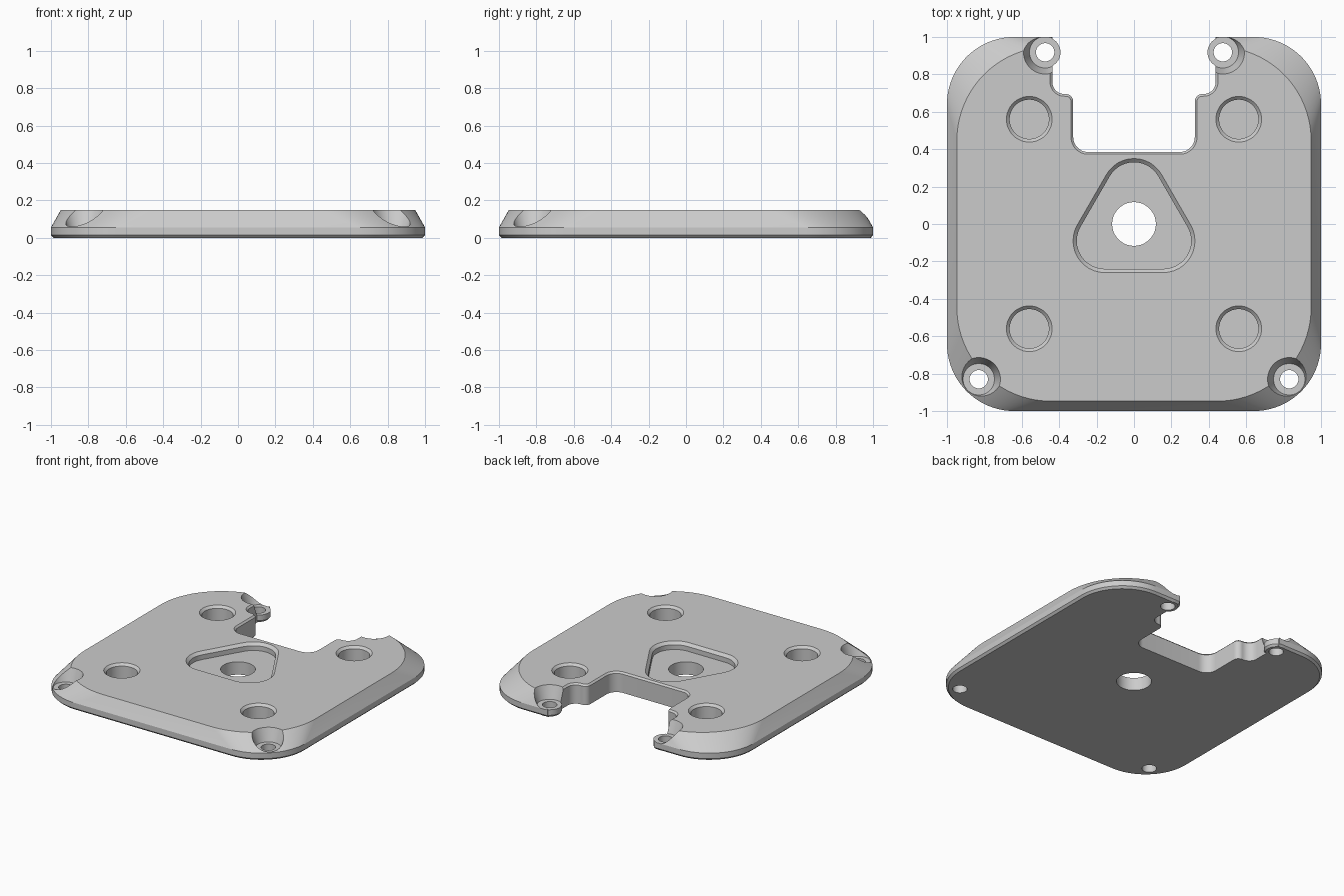
import bpy, bmesh, math
from mathutils import Vector

if "Cube" in bpy.data.objects:
    bpy.data.objects.remove(bpy.data.objects["Cube"])

TOP = 0.15
LEDGE = 0.056

grey = bpy.data.materials.new("mid grey")
grey.use_nodes = True
grey.diffuse_color = (0.6, 0.6, 0.6, 1)
grey.node_tree.nodes["Principled BSDF"].inputs["Base Color"].default_value = (0.6, 0.6, 0.6, 1)


def rounded(corners, steps=12):
    """Counter-clockwise or clockwise polygon of (x, y, radius) with rounded corners."""
    ring = []
    for i, (x, y, r) in enumerate(corners):
        p = Vector((x, y))
        a = (Vector(corners[i - 1][:2]) - p).normalized()
        b = (Vector(corners[(i + 1) % len(corners)][:2]) - p).normalized()
        if r == 0:
            ring.append(p)
            continue
        half = a.angle(b) / 2
        centre = p + (a + b).normalized() * r / math.sin(half)
        start = p + a * r / math.tan(half) - centre
        end = p + b * r / math.tan(half) - centre
        span = math.pi - 2 * half
        for k in range(steps + 1):
            t = k / steps
            v = start * math.sin((1 - t) * span) + end * math.sin(t * span)
            ring.append(centre + v / math.sin(span))
    return ring


def square(half, radius):
    return rounded([(half * sx, half * sy, radius) for sx, sy in ((-1, -1), (1, -1), (1, 1), (-1, 1))], 20)


def circle(x, y, r, n=48):
    return [Vector((x + r * math.cos(i * math.tau / n), y + r * math.sin(i * math.tau / n))) for i in range(n)]


def grow(ring, d):
    """Offset a counter-clockwise outline outwards."""
    out = []
    for i, p in enumerate(ring):
        a = (p - ring[i - 1]).normalized()
        b = (ring[(i + 1) % len(ring)] - p).normalized()
        t = (a + b).normalized()
        out.append(p + Vector((t.y, -t.x)) * d / max(t.dot(a), 0.5))
    return out


def loft(name, levels):
    """Solid through (outline, height) levels, capped at both ends."""
    bm = bmesh.new()
    rings = [[bm.verts.new((p.x, p.y, z)) for p in ring] for ring, z in levels]
    bm.faces.new(rings[0][::-1])
    bm.faces.new(rings[-1])
    n = len(rings[0])
    for lo, hi in zip(rings, rings[1:]):
        for i in range(n):
            j = (i + 1) % n
            bm.faces.new((lo[i], lo[j], hi[j], hi[i]))
    bmesh.ops.recalc_face_normals(bm, faces=bm.faces)
    mesh = bpy.data.meshes.new(name)
    bm.to_mesh(mesh)
    bm.free()
    mesh.materials.append(grey)
    ob = bpy.data.objects.new(name, mesh)
    bpy.context.collection.objects.link(ob)
    return ob


# Base plate with a small lower chamfer and a wide sloped upper edge
plate = loft("base_plate", [(square(0.985, 0.345), 0), (square(1, 0.36), 0.015),
                            (square(1, 0.36), LEDGE), (square(0.947, 0.5), TOP)])
bpy.context.view_layer.objects.active = plate


def combine(tool, operation="DIFFERENCE"):
    mod = plate.modifiers.new(tool.name, "BOOLEAN")
    mod.operation = operation
    mod.solver = "EXACT"
    mod.object = tool
    bpy.ops.object.modifier_apply(modifier=mod.name)
    bpy.data.objects.remove(tool)


def pocket(name, ring, floor, chamfer):
    """Cut an outline down to a floor, with a chamfered rim."""
    combine(loft(name, [(ring, floor), (ring, TOP - chamfer),
                        (grow(ring, chamfer), TOP), (grow(ring, chamfer), TOP + 0.1)]))


# Stepped notch in the back edge
right_side = [(0.325, 0.385, 0.08), (0.325, 0.695, 0.04), (0.437, 0.695, 0.065), (0.437, 1.2, 0)]
left_side = [(-x, y, r) for x, y, r in reversed(right_side)]
pocket("notch_cutter", rounded(right_side + left_side), -0.1, 0.012)

# Screw seats: conical counterbores, with round tabs at the back
for sx in (-1, 1):
    for x, y, is_tab in ((0.83 * sx, -0.83, False), (0.475 * sx, 0.918, True)):
        slope = 0.032 / (TOP - LEDGE)
        combine(loft("seat_cutter", [(circle(x, y, 0.084), LEDGE),
                                     (circle(x, y, 0.084 + slope * 0.2), LEDGE + 0.2)]))
        if is_tab:
            combine(loft("screw_tab", [(circle(x, y, 0.07), 0), (circle(x, y, 0.082), 0.015),
                                       (circle(x, y, 0.082), LEDGE)]), "UNION")
        combine(loft("screw_hole_cutter", [(circle(x, y, 0.049), -0.1), (circle(x, y, 0.049), 0.3)]))

# Four blind round pockets
for sx in (-1, 1):
    for sy in (-1, 1):
        pocket("round_pocket_cutter", circle(0.56 * sx, 0.56 * sy, 0.105), 0.03, 0.017)

# Rounded triangular recess with a through hole
reach = 0.18 + 2 * 0.15
triangle = [(reach * math.cos(a), reach * math.sin(a), 0.15)
            for a in (math.radians(90 + 120 * k) for k in range(3))]
pocket("triangle_recess_cutter", rounded(triangle), 0.095, 0.02)
combine(loft("centre_hole_cutter", [(circle(0, 0, 0.117), -0.1), (circle(0, 0, 0.117), 0.3)]))

# Smooth curves, crisp edges
plate.select_set(True)
bpy.ops.object.shade_smooth_by_angle(angle=math.radians(25))
